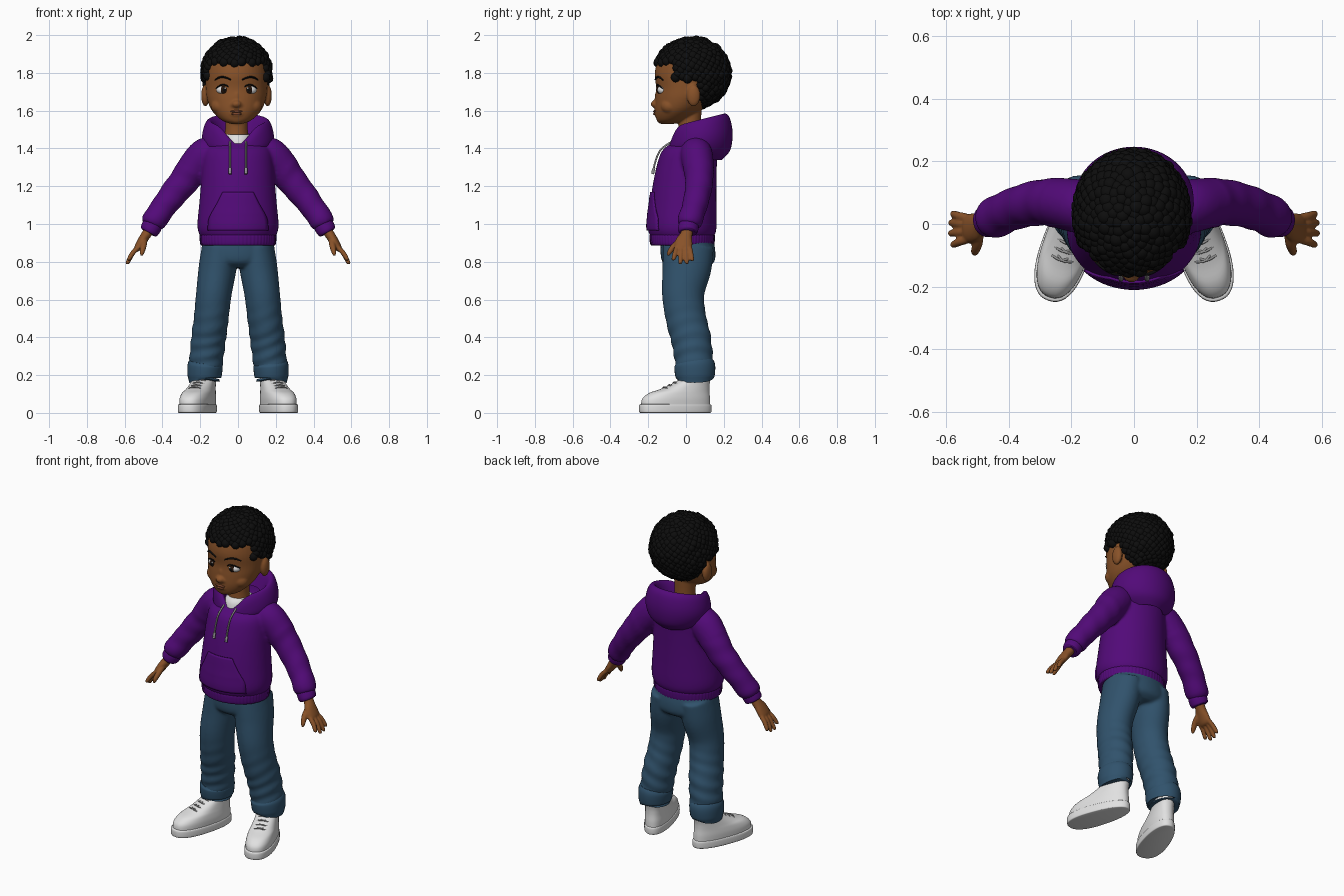
import bpy, bmesh, math, random
from mathutils import Vector, Matrix

random.seed(4)
cube = bpy.data.objects.get("Cube")
if cube:
    bpy.data.objects.remove(cube)


def material(name, rgb):
    m = bpy.data.materials.new(name)
    m.use_nodes = True
    m.diffuse_color = (*rgb, 1)
    bsdf = m.node_tree.nodes["Principled BSDF"]
    bsdf.inputs["Base Color"].default_value = (*rgb, 1)
    bsdf.inputs["Roughness"].default_value = 0.8
    return m


SKIN = material("brown_skin", (0.25, 0.085, 0.022))
LIP = material("lip_brown", (0.2, 0.06, 0.025))
BLACK = material("black_hair", (0.004, 0.004, 0.004))
IRIS = material("dark_iris", (0.02, 0.008, 0.004))
PURPLE = material("purple_cotton", (0.085, 0.003, 0.19))
DENIM = material("blue_denim", (0.03, 0.085, 0.15))
WHITE = material("white", (0.75, 0.75, 0.75))
GREY = material("grey_cord", (0.3, 0.3, 0.3))
HEAD_X = -0.008


def spline(rows, steps):
    """Smooth curve through rows of numbers."""
    pts = [rows[0]] + list(rows) + [rows[-1]]
    out = []
    for i in range(1, len(pts) - 2):
        for k in range(steps):
            t = k / steps
            out.append([0.5 * (2 * b + (c - a) * t + (2 * a - 5 * b + 4 * c - d) * t * t
                        + (3 * b - a - 3 * c + d) * t ** 3)
                        for a, b, c, d in zip(*pts[i - 1:i + 3])])
    return out + [list(rows[-1])]


def skin_rings(bm, rings, cap=True):
    loops = [[bm.verts.new(p) for p in r] for r in rings]
    n = len(loops[0])
    for a, b in zip(loops, loops[1:]):
        for i in range(n):
            bm.faces.new((a[i], a[(i + 1) % n], b[(i + 1) % n], b[i]))
    if cap:
        bm.faces.new(loops[0][::-1])
        bm.faces.new(loops[-1])


def tube(bm, rows, steps=6, n=24, fold=None):
    """Tube along a path of (x, y, z, rx, ry)."""
    rows = spline(rows, steps)
    rings = []
    for i, (x, y, z, rx, ry) in enumerate(rows):
        t = (Vector(rows[min(i + 1, len(rows) - 1)][:3]) - Vector(rows[max(i - 1, 0)][:3])).normalized()
        v = Vector((0, 1, 0))
        v = (v - t * v.dot(t)).normalized()
        u = v.cross(t)
        ring = []
        for k in range(n):
            a = math.tau * k / n
            f = 1 + (fold(z, a) if fold else 0)
            ring.append(Vector((x, y, z)) + f * (u * rx * math.cos(a) + v * ry * math.sin(a)))
        rings.append(ring)
    skin_rings(bm, rings)


def stack(bm, rows, steps=4, n=48, egg=0, power=1, rib=0, cap=True):
    """Level rings of (y, z, rx, ry, tilt, front dip)."""
    rings = []
    for y, z, rx, ry, tilt, dip in spline([tuple(r) + (0,) * (6 - len(r)) for r in rows], steps):
        ring = []
        for k in range(n):
            a = math.tau * k / n
            c, s = (math.copysign(abs(w) ** power, w) for w in (math.cos(a), math.sin(a)))
            f = 1 + rib * math.cos(a * n / 4)
            ring.append(Vector((rx * c * f * (1 - egg * s), y + ry * s * f,
                                z + tilt * ry * s - dip * max(0, -s) ** 8)))
        rings.append(ring)
    skin_rings(bm, rings, cap)


def ball(bm, loc, radii, sub=3):
    bmesh.ops.create_icosphere(bm, subdivisions=sub, radius=1,
                               matrix=Matrix.LocRotScale(Vector(loc), None, Vector(radii)))


def finish(bm, name, mat, voxel=0, relax=4, x=0):
    bmesh.ops.recalc_face_normals(bm, faces=bm.faces[:])
    mesh = bpy.data.meshes.new(name)
    bm.to_mesh(mesh)
    bm.free()
    mesh.materials.append(mat)
    ob = bpy.data.objects.new(name, mesh)
    bpy.context.collection.objects.link(ob)
    ob.location.x = x
    mesh.polygons.foreach_set("use_smooth", [True] * len(mesh.polygons))
    if voxel:
        r = ob.modifiers.new("blend", 'REMESH')
        r.mode, r.voxel_size, r.use_smooth_shade = 'VOXEL', voxel, True
        s = ob.modifiers.new("relax", 'SMOOTH')
        s.factor, s.iterations = 0.5, relax
    else:
        bpy.ops.object.select_all(action='DESELECT')
        ob.select_set(True)
        bpy.context.view_layer.objects.active = ob
        bpy.ops.object.shade_smooth_by_angle(angle=math.radians(50))
    return ob


# Head with nose, cheeks, ears and neck
bm = bmesh.new()
stack(bm, [(-.1, 1.53, .03, .035), (-.08, 1.55, .08, .075), (-.045, 1.6, .13, .12),
           (-.015, 1.66, .155, .148), (0, 1.72, .163, .158), (.01, 1.8, .165, .175),
           (.02, 1.88, .15, .16), (.03, 1.95, .08, .09)])
tube(bm, [(0, .02, 1.38, .075, .075), (0, .02, 1.5, .06, .06), (0, .02, 1.65, .065, .065)])
ball(bm, (0, -.165, 1.635), (.026, .022, .02))
ball(bm, (0, -.145, 1.67), (.016, .022, .04))
ball(bm, (0, -.12, 1.587), (.06, .05, .035))
ball(bm, (0, -.125, 1.552), (.04, .03, .022))
for s in (-1, 1):
    ball(bm, (s * .02, -.155, 1.63), (.016, .016, .014))
    ball(bm, (s * .085, -.085, 1.625), (.05, .05, .045))
    ball(bm, (s * .165, .04, 1.68), (.022, .036, .058))
finish(bm, "head", SKIN, .006, 4, HEAD_X)

# Eyes, lashes and brows
for s, side in ((-1, "right"), (1, "left")):
    for part, mat, loc, radii in (
            ("eye_white", WHITE, (.07, -.118, 1.71), (.037, .034, .026)),
            ("iris", IRIS, (.067, -.138, 1.71), (.021, .017, .022)),
            ("pupil", BLACK, (.066, -.146, 1.71), (.011, .011, .012)),
            ("eye_glint", WHITE, (.06, -.154, 1.719), (.005, .004, .005))):
        bm = bmesh.new()
        ball(bm, (s * loc[0], loc[1], loc[2]), radii)
        finish(bm, f"{side}_{part}", mat, x=HEAD_X)
    for part, path in (
            ("lashes", [(.034, -.146, 1.713, .003, .003), (.052, -.152, 1.733, .004, .004),
                        (.082, -.147, 1.735, .004, .004), (.109, -.124, 1.718, .003, .003)]),
            ("brow", [(.03, -.16, 1.764, .004, .006), (.06, -.155, 1.776, .005, .008),
                      (.09, -.14, 1.776, .005, .006), (.115, -.122, 1.762, .003, .003)])):
        bm = bmesh.new()
        tube(bm, [(s * p[0], *p[1:]) for p in path], n=10)
        finish(bm, f"{side}_{part}", BLACK, x=HEAD_X)

# Lips
bm = bmesh.new()
ball(bm, (0, -.163, 1.596), (.032, .012, .007))
ball(bm, (0, -.161, 1.583), (.027, .013, .008))
finish(bm, "lips", LIP, x=HEAD_X)

# Curly hair: small curls spread over the scalp above the hairline
bm = bmesh.new()
COUNT = 620
for i in range(COUNT):
    h = 1 - 2 * (i + .5) / COUNT
    a, r = i * math.pi * (3 - math.sqrt(5)), math.sqrt(1 - h * h)
    g = random.uniform(.97, 1.0)
    y, z = .032 + .19 * g * r * math.sin(a), 1.798 + .176 * g * h
    line = 1.85 if y < -.06 else 1.768 if y < .07 else 1.62
    if z > line:
        q = random.uniform(.022, .028)
        ball(bm, (.172 * g * r * math.cos(a), y, z), (q, q, q), 2)
finish(bm, "curly_hair", BLACK, x=HEAD_X)

# Shirt collar
bm = bmesh.new()
stack(bm, [(.02, 1.38, .09, .11), (.015, 1.45, .078, .09), (.015, 1.475, .066, .07)])
finish(bm, "shirt_collar", WHITE)

# Hoodie body and sleeves
TORSO = [(-.02, .91, .18, .15), (-.02, .95, .207, .176), (-.02, 1.0, .215, .182),
         (-.015, 1.1, .206, .176), (-.008, 1.2, .197, .169), (.003, 1.3, .19, .16),
         (.017, 1.38, .18, .148), (.03, 1.42, .15, .12), (.035, 1.455, .08, .07)]
SLEEVE = [(.1, .05, 1.38, .07, .07), (.165, .055, 1.37, .09, .085), (.225, .065, 1.31, .088, .082),
          (.28, .07, 1.235, .08, .075), (.345, .06, 1.155, .073, .07), (.405, .04, 1.075, .066, .066),
          (.445, .02, 1.015, .066, .066), (.458, .014, .99, .052, .054)]
bm = bmesh.new()
stack(bm, TORSO)
for s in (-1, 1):
    tube(bm, [(s * p[0], *p[1:]) for p in SLEEVE], steps=8,
         fold=lambda z, a: .02 * math.sin(75 * z + 2 * math.cos(a)) * (z < 1.3))
finish(bm, "hoodie_body", PURPLE, .009, 5)

# Ribbed hem
bm = bmesh.new()
stack(bm, [(-.02, .887, .18, .15), (-.02, .89, .197, .167), (-.02, .92, .202, .172),
           (-.02, .945, .2, .17), (-.02, .95, .18, .15)], n=240, rib=.006)
finish(bm, "hoodie_hem", PURPLE)

# Hood lying on the shoulders, dipping to a point in front
bm = bmesh.new()
stack(bm, [(.07, 1.34, .11, .12), (.075, 1.375, .16, .155, .05), (.075, 1.42, .186, .17, .12, .02),
           (.075, 1.47, .19, .17, .2, .05), (.07, 1.525, .176, .16, .25, .08),
           (.065, 1.55, .155, .14, .25, .09), (.06, 1.53, .132, .12, .25, .09),
           (.05, 1.46, .1, .095, .2, .06)], n=64, cap=False)
finish(bm, "hood", PURPLE)

DENSE = spline(TORSO, 8)


def chest(x, z, lift):
    """Point just in front of the hoodie."""
    y, _, rx, ry = min(DENSE, key=lambda r: abs(r[1] - z))
    return Vector((x, y - ry * math.sqrt(max(0, 1 - (x / rx) ** 2)) - lift, z))


# Front pocket
bm = bmesh.new()
grid = [[bm.verts.new(chest(w * (k / 8 - 1), z, .004)) for k in range(17)]
        for z, w in spline([(.965, .158), (1.03, .152), (1.1, .115), (1.17, .08)], 4)]
for a, b in zip(grid, grid[1:]):
    for k in range(16):
        bm.faces.new((a[k], a[k + 1], b[k + 1], b[k]))
pocket = finish(bm, "front_pocket", PURPLE)
thick = pocket.modifiers.new("thickness", 'SOLIDIFY')
thick.thickness, thick.offset = .009, 0

# Jeans
LEG = [(.095, .012, .88, .095, .135), (.108, .005, .77, .1, .13), (.128, -.015, .63, .094, .112),
       (.142, 0, .5, .092, .107), (.155, .025, .4, .092, .106), (.166, .04, .3, .09, .102),
       (.175, .047, .21, .086, .098)]
bm = bmesh.new()
stack(bm, [(.005, .94, .18, .135), (.01, .86, .195, .145), (.012, .8, .185, .138), (.012, .77, .13, .1)])
for s in (-1, 1):
    tube(bm, [(s * p[0], *p[1:]) for p in LEG], steps=8, n=32,
         fold=lambda z, a: .035 * math.sin(85 * z + 2.5 * math.cos(a)) * min(1, max(0, (.62 - z) * 4)))
finish(bm, "jeans", DENIM, .009, 4)

for s, side in ((-1, "right"), (1, "left")):
    # Sleeve cuff
    bm = bmesh.new()
    tube(bm, [(s * .448, .017, 1.005, .045, .045), (s * .454, .015, .992, .053, .053),
              (s * .47, .009, .963, .05, .052), (s * .475, .008, .954, .04, .042)], n=32)
    finish(bm, f"{side}_sleeve_cuff", PURPLE)

    # Hand
    bm = bmesh.new()
    tube(bm, [(s * .455, .012, .99, .028, .032), (s * .485, .002, .945, .026, .032),
              (s * .508, -.01, .91, .024, .045), (s * .53, -.014, .875, .02, .046),
              (s * .54, -.014, .862, .012, .038)])
    for base, tip, drop in ((-.047, -.066, .815), (-.024, -.03, .796), (-.002, .004, .797), (.018, .032, .812)):
        tube(bm, [(s * .522, base, .882, .013, .013), (s * .556, (base + tip) / 2, .848, .0135, .0135),
                  (s * (.587 - abs(tip + .015) * .2), tip, drop, .011, .011),
                  (s * (.59 - abs(tip + .015) * .2), tip, drop - .008, .005, .005)], n=12)
    tube(bm, [(s * .495, -.02, .92, .017, .017), (s * .5, -.062, .885, .017, .016),
              (s * .508, -.088, .85, .013, .013), (s * .51, -.095, .832, .006, .006)], n=12)
    finish(bm, f"{side}_hand", SKIN, .005, 3)

    # Hood cord with its end
    for part, top, low, r in (("cord", 1.435, 1.29, .005), ("cord_end", 1.295, 1.265, .008)):
        bm = bmesh.new()
        tube(bm, [(*chest(s * .042, top + (low - top) * k / 4, .016), r, r) for k in range(5)], n=10)
        finish(bm, f"{side}_{part}", GREY)

    # Rolled trouser cuff and ankle
    bm = bmesh.new()
    tube(bm, [(s * .176, .047, .19, .072, .084), (s * .177, .047, .185, .087, .1),
              (s * .176, .047, .215, .092, .107), (s * .174, .046, .25, .093, .108),
              (s * .172, .044, .27, .086, .1)], n=32)
    finish(bm, f"{side}_jeans_cuff", DENIM)
    bm = bmesh.new()
    tube(bm, [(s * .176, .05, .1, .045, .05), (s * .174, .048, .26, .048, .055)])
    finish(bm, f"{side}_ankle", SKIN)

    # Shoe: sole, upper, toe seam and laces, turned outwards
    turn = Matrix.Translation((s * .175, .05, 0)) @ Matrix.Rotation(s * math.radians(18.4), 4, 'Z')
    sole, upper, laces = bmesh.new(), bmesh.new(), bmesh.new()
    stack(sole, [(-.112, 0, .074, .19), (-.112, .006, .079, .198), (-.112, .04, .079, .198),
                 (-.112, .046, .073, .19)], egg=.12, power=.85)
    stack(upper, [(-.11, .04, .074, .19), (-.107, .075, .075, .186), (-.09, .105, .071, .166),
                  (-.06, .125, .066, .135), (-.03, .15, .061, .106), (0, .18, .057, .081),
                  (.005, .2, .054, .076), (.005, .19, .045, .065)], egg=.1, power=.85)
    for y, z, w in ((-.092, .178, .032), (-.118, .162, .034), (-.146, .148, .036), (-.175, .137, .036)):
        for d in (-1, 1):
            tube(laces, [(-w, y + .012 * d + .018, z - .009, .004, .004), (0, y, z, .004, .004),
                         (w, y - .012 * d + .018, z - .009, .004, .004)], n=8)
    for part, mesh, mat in (("sole", sole, WHITE), ("shoe", upper, WHITE), ("laces", laces, GREY)):
        mesh.transform(turn)
        finish(mesh, f"{side}_{part}", mat)
